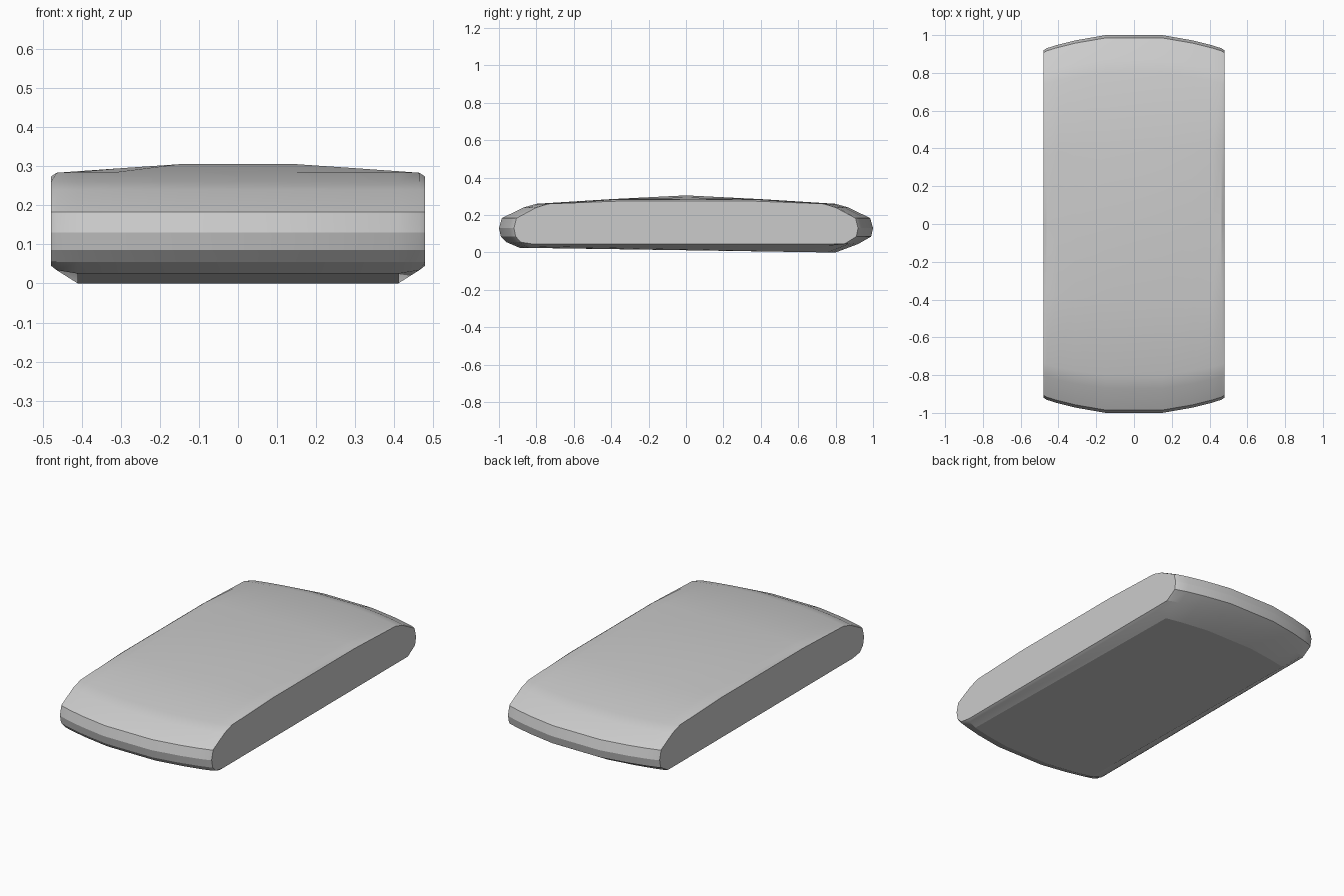
import bpy
import bmesh

cube = bpy.data.objects.get("Cube")
if cube:
    bpy.data.objects.remove(cube, do_unlink=True)

# Flat grey casing colour
grey = bpy.data.materials.new("casing grey")
grey.use_nodes = True
colour = (0.6, 0.6, 0.6, 1.0)
grey.diffuse_color = colour
grey.node_tree.nodes["Principled BSDF"].inputs["Base Color"].default_value = colour

# Lengthwise section (y, z), running from the front underside over the top
PROFILE = [
    (-0.89, 0.025), (-0.96, 0.055), (-0.99, 0.085), (-1.0, 0.13), (-0.985, 0.183),
    (-0.87, 0.24), (-0.8, 0.26), (-0.4, 0.285), (0, 0.305), (0.4, 0.285),
    (0.8, 0.26), (0.87, 0.24), (0.985, 0.183), (1.0, 0.13), (0.99, 0.085),
    (0.92, 0.045), (0.8, 0.0),
]

# Half-width stations: x, length factor, lowest z, highest z
STATIONS = [
    (0.15, 1.0, 0.0, 0.305),
    (0.31, 0.972, 0.0, 0.294),
    (0.41, 0.947, 0.0, 0.287),
    (0.464, 0.93, 0.034, 0.283),
    (0.478, 0.92, 0.045, 0.274),
]


def add_section(bm, x, length, low, high):
    """One closed ring of the casing at a given width."""
    return [bm.verts.new((x, y * length, min(max(z, low), high)))
            for y, z in PROFILE]


# Casing: bowed sections lofted from the right side to the left
bm = bmesh.new()
stations = [(-x, *rest) for x, *rest in reversed(STATIONS)] + STATIONS
rings = [add_section(bm, *s) for s in stations]
count = len(PROFILE)
for a, b in zip(rings, rings[1:]):
    for i in range(count):
        j = (i + 1) % count
        bm.faces.new((a[i], a[j], b[j], b[i]))
bm.faces.new(rings[0])
bm.faces.new(rings[-1])
bmesh.ops.recalc_face_normals(bm, faces=bm.faces[:])

mesh = bpy.data.meshes.new("casing")
bm.to_mesh(mesh)
bm.free()
mesh.materials.append(grey)
casing = bpy.data.objects.new("casing", mesh)
bpy.context.collection.objects.link(casing)

# Soft shading over the gentle curves, crisp side edges
bpy.context.view_layer.objects.active = casing
casing.select_set(True)
bpy.ops.object.shade_smooth_by_angle(angle=0.35)
